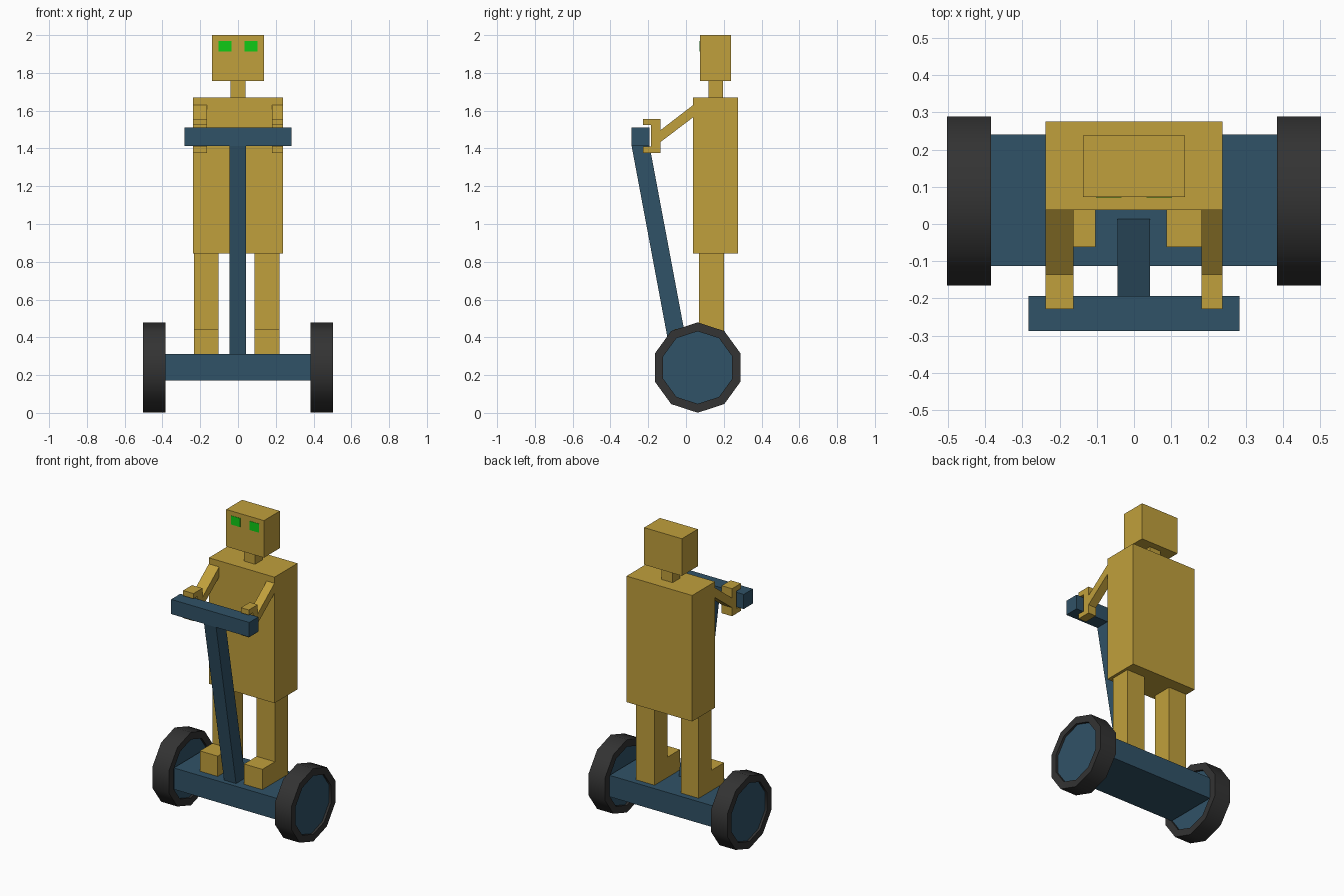
import bpy, bmesh, math

if "Cube" in bpy.data.objects:
    bpy.data.objects.remove(bpy.data.objects["Cube"])


def material(name, color):
    m = bpy.data.materials.new(name)
    m.diffuse_color = (*color, 1)
    m.use_nodes = True
    m.node_tree.nodes["Principled BSDF"].inputs["Base Color"].default_value = m.diffuse_color
    return m


GOLD = material("gold", (0.53, 0.35, 0.045))
BLUE = material("blue", (0.03, 0.085, 0.135))
RUBBER = material("rubber", (0.033, 0.033, 0.033))
GREEN = material("green", (0.005, 0.6, 0.008))


def finish(bm, name, mat):
    bmesh.ops.recalc_face_normals(bm, faces=bm.faces[:])
    me = bpy.data.meshes.new(name)
    bm.to_mesh(me)
    bm.free()
    me.materials.append(mat)
    ob = bpy.data.objects.new(name, me)
    bpy.context.collection.objects.link(ob)
    return ob


def extrude_x(name, profile, x0, x1, mat):
    """Side profile of (y, z) points, extruded from x0 to x1."""
    bm = bmesh.new()
    face = bm.faces.new([bm.verts.new((x0, y, z)) for y, z in profile])
    ext = bmesh.ops.extrude_face_region(bm, geom=[face])
    verts = [g for g in ext["geom"] if isinstance(g, bmesh.types.BMVert)]
    bmesh.ops.translate(bm, verts=verts, vec=(x1 - x0, 0, 0))
    return finish(bm, name, mat)


def box(name, x, y, z, mat):
    profile = [(y[0], z[0]), (y[1], z[0]), (y[1], z[1]), (y[0], z[1])]
    return extrude_x(name, profile, x[0], x[1], mat)


# rider body
box("torso", (-0.238, 0.238), (0.038, 0.276), (0.845, 1.67), GOLD)
box("neck", (-0.04, 0.04), (0.12, 0.195), (1.67, 1.757), GOLD)
box("head", (-0.137, 0.137), (0.073, 0.238), (1.757, 2.0), GOLD)

# limbs: side profiles, with slightly different widths left and right
LEG = [(-0.062, 0.312), (0.201, 0.312), (0.201, 0.845), (0.068, 0.845),
       (0.068, 0.445), (-0.062, 0.445)]
ARM = [(-0.136, 1.433), (0.038, 1.565), (0.038, 1.63), (-0.136, 1.496)]
HAND = [(-0.136, 1.377), (-0.136, 1.557), (-0.228, 1.557), (-0.228, 1.523),
        (-0.184, 1.523), (-0.184, 1.409), (-0.228, 1.409), (-0.228, 1.377)]
for side, leg_x, arm_x, eye_x in (
        ("left", (-0.233, -0.104), (-0.238, -0.163), (-0.102, -0.034)),
        ("right", (0.087, 0.220), (0.181, 0.238), (0.034, 0.102))):
    extrude_x(side + "_leg", LEG, *leg_x, GOLD)
    extrude_x(side + "_arm", ARM, *arm_x, GOLD)
    extrude_x(side + "_hand", HAND, *arm_x, GOLD)
    box(side + "_eye", eye_x, (0.071, 0.075), (1.912, 1.97), GREEN)

# scooter
box("platform", (-0.386, 0.386), (-0.113, 0.24), (0.172, 0.312), BLUE)
extrude_x("steering_column", [(-0.082, 0.312), (0.014, 0.312),
                              (-0.193, 1.414), (-0.288, 1.414)],
          -0.044, 0.043, BLUE)
box("handlebar", (-0.283, 0.283), (-0.288, -0.193), (1.414, 1.51), BLUE)

# wheels: ten-sided tyre ring with a slightly recessed hub disc
WY, WZ, R, HUB, N = 0.062, 0.24, 0.239, 0.192, 10


def ring_point(r, i):
    a = 2 * math.pi * i / N
    return WY + r * math.sin(a), WZ + r * math.cos(a)


def tyre(name, x0, x1):
    bm = bmesh.new()
    section = [(x0, R), (x1, R), (x1, HUB), (x0, HUB)]
    loops = [[bm.verts.new((x, *ring_point(r, i))) for x, r in section]
             for i in range(N)]
    for i in range(N):
        a, b = loops[i], loops[(i + 1) % N]
        for k in range(4):
            n = (k + 1) % 4
            bm.faces.new((a[k], a[n], b[n], b[k]))
    ob = finish(bm, name, RUBBER)
    bpy.ops.object.select_all(action="DESELECT")
    ob.select_set(True)
    bpy.context.view_layer.objects.active = ob
    bpy.ops.object.shade_smooth_by_angle(angle=math.radians(45))


for side, x0 in (("left", -0.502), ("right", 0.384)):
    tyre(side + "_tyre", x0, x0 + 0.118)
    extrude_x(side + "_hub", [ring_point(HUB, i) for i in range(N)],
              x0 + 0.015, x0 + 0.103, BLUE)
